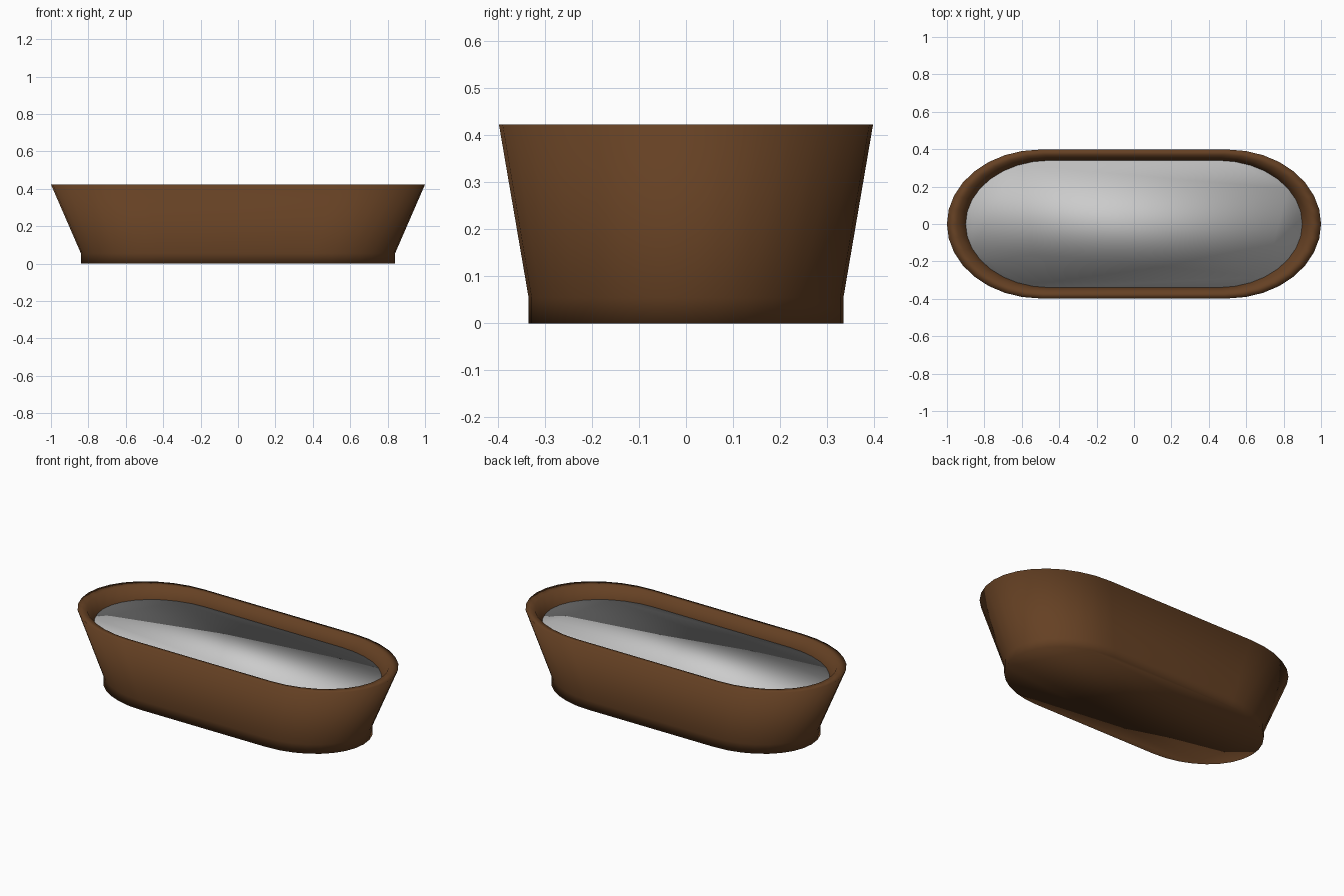
import bpy
import bmesh
import math

if "Cube" in bpy.data.objects:
    bpy.data.objects.remove(bpy.data.objects["Cube"])

SEGS = 16  # segments per rounded end


def material(name, colour):
    m = bpy.data.materials.new(name)
    m.diffuse_color = colour
    m.use_nodes = True
    m.node_tree.nodes["Principled BSDF"].inputs["Base Color"].default_value = m.diffuse_color
    return m


def outline(rx, ry, z):
    """Stadium with elliptical ends, half straight / half rounded."""
    pts = []
    for side in (1, -1):
        for i in range(SEGS + 1):
            a = -math.pi / 2 + math.pi * i / SEGS
            pts.append((side * rx * (0.5 + 0.5 * math.cos(a)),
                        side * ry * math.sin(a), z))
    return pts


def loft(name, sections, mat=None):
    """Skin closed outlines from first to last and cap both ends."""
    bm = bmesh.new()
    rings = [[bm.verts.new(p) for p in outline(*s)] for s in sections]
    for a, b in zip(rings, rings[1:]):
        n = len(a)
        for i in range(n):
            j = (i + 1) % n
            bm.faces.new((a[i], a[j], b[j], b[i]))
    bm.faces.new(rings[0][::-1])
    bm.faces.new(rings[-1])
    bmesh.ops.recalc_face_normals(bm, faces=bm.faces)
    for f in bm.faces:
        f.smooth = True
    me = bpy.data.meshes.new(name)
    bm.to_mesh(me)
    bm.free()
    ob = bpy.data.objects.new(name, me)
    bpy.context.collection.objects.link(ob)
    if mat:
        me.materials.append(mat)
    return ob


brown = material("brown_wood", (0.13, 0.052, 0.017, 1))

# Tub shell: foot, flared wall, flat rim, sloped inner wall and floor
loft("tub_shell", [
    (0.84, 0.335, 0.0),
    (0.84, 0.335, 0.055),
    (1.0, 0.398, 0.423),
    (0.945, 0.365, 0.423),
    (0.90, 0.34, 0.35),
    (0.78, 0.29, 0.07),
], brown)

# Water surface filling the tub just below the rim
loft("water", [
    (0.88, 0.33, 0.32),
    (0.90, 0.34, 0.352),
])
